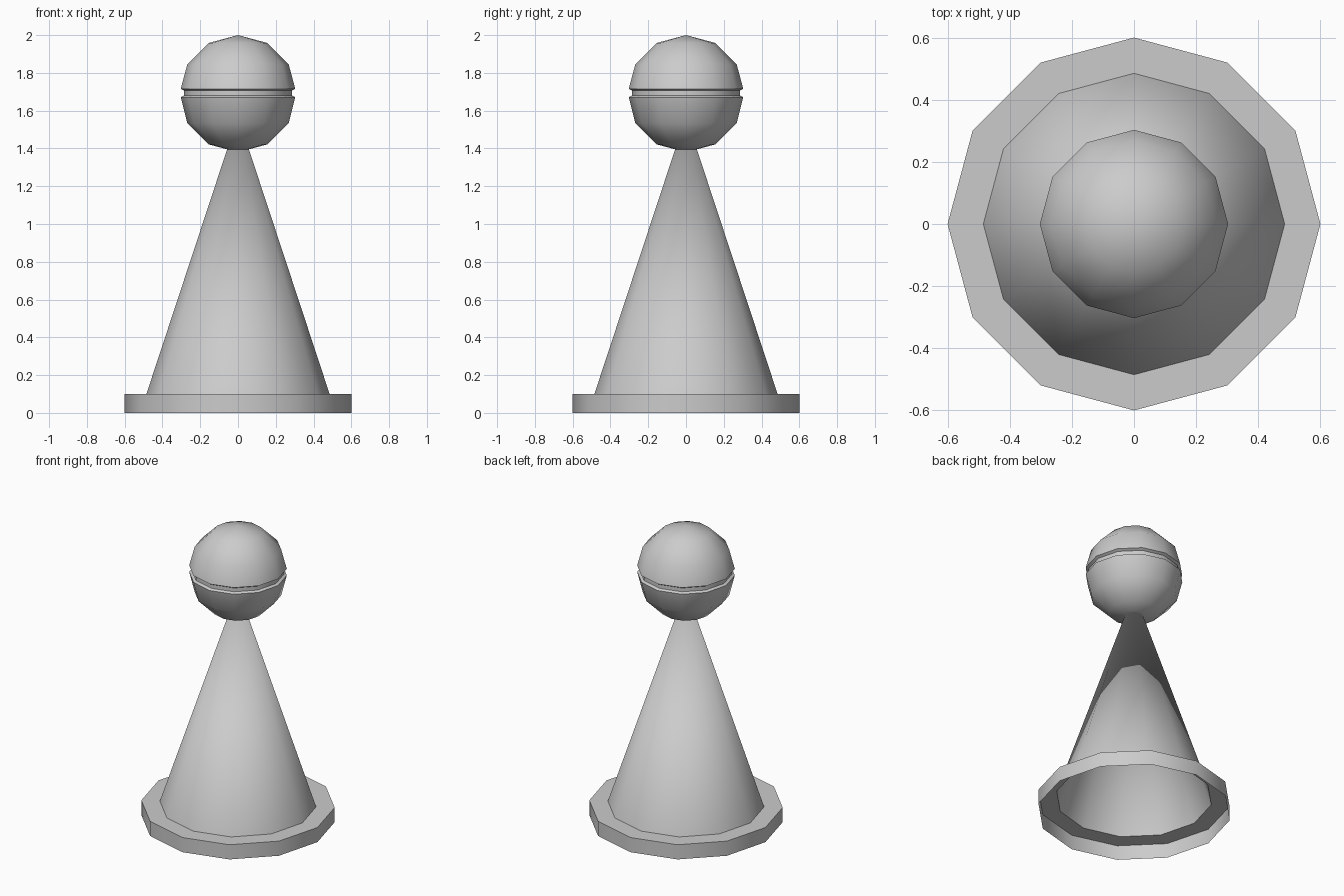
import bpy
import math

SIDES = 12

cube = bpy.data.objects.get("Cube")
if cube:
    bpy.data.objects.remove(cube, do_unlink=True)

# Single plain grey
grey = bpy.data.materials.new("plain_grey")
grey.use_nodes = True
colour = (0.6, 0.6, 0.6, 1.0)
grey.diffuse_color = colour
grey.node_tree.nodes["Principled BSDF"].inputs["Base Color"].default_value = colour


def lathe(name, profile):
    """Revolve a bottom-to-top (radius, height) profile; zero radius makes a pole."""
    verts, faces, rings = [], [], []
    for radius, z in profile:
        count = SIDES if radius > 0 else 1
        rings.append([len(verts) + i for i in range(count)])
        for i in range(count):
            a = math.tau * i / SIDES
            verts.append((radius * math.cos(a), radius * math.sin(a), z))
    for low, high in zip(rings, rings[1:]):
        for i in range(SIDES):
            j = (i + 1) % SIDES
            corners = [low[i % len(low)], low[j % len(low)],
                       high[j % len(high)], high[i % len(high)]]
            faces.append(list(dict.fromkeys(corners)))
    mesh = bpy.data.meshes.new(name)
    mesh.from_pydata(verts, [], faces)
    mesh.materials.append(grey)
    obj = bpy.data.objects.new(name, mesh)
    bpy.context.collection.objects.link(obj)
    bpy.ops.object.select_all(action="DESELECT")
    obj.select_set(True)
    bpy.context.view_layer.objects.active = obj
    bpy.ops.object.shade_smooth_by_angle(angle=math.radians(35))
    return obj


# Hollow body: rim wall, flat ledge and cone, open underneath
lathe("flanged_cone", [(0.6, 0), (0.6, 0.1), (0.485, 0.1), (0, 1.57)])

# Ball with a narrow groove around its middle
R, CENTRE = 0.31, 1.69
cap = [(R * math.cos(math.radians(a)), R * math.sin(math.radians(a))) for a in (30, 60)]
lower = [(0, CENTRE - R)] + [(r, CENTRE - h) for r, h in reversed(cap)]
groove = [(0.303, 1.671), (0.286, 1.68), (0.286, 1.706), (0.303, 1.716)]
upper = [(r, CENTRE + h) for r, h in cap] + [(0, CENTRE + R)]
lathe("grooved_ball", lower + groove + upper)
